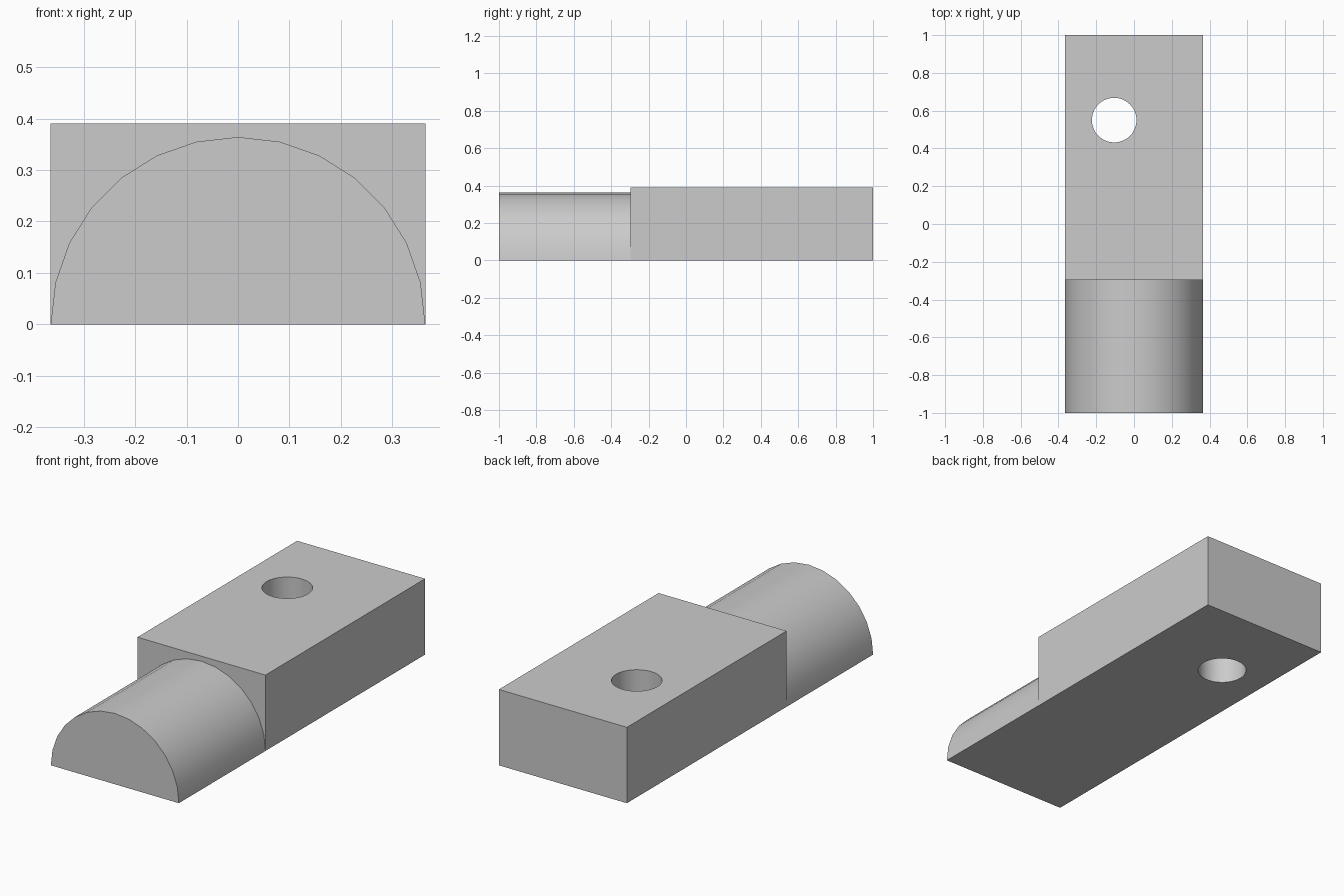
import bpy
import math
from mathutils import Vector

default = bpy.data.objects.get("Cube")
if default:
    bpy.data.objects.remove(default, do_unlink=True)

HALF_WIDTH = 0.364
HEIGHT = 0.39
STEP_Y = -0.297

grey = bpy.data.materials.new("plain_grey")
grey.use_nodes = True
colour = (0.6, 0.6, 0.6, 1)
grey.diffuse_color = colour
grey.node_tree.nodes["Principled BSDF"].inputs["Base Color"].default_value = colour


def prism(name, outline, direction):
    """Extrude a closed outline along a direction; outline normal faces away from it."""
    n = len(outline)
    start = [Vector(p) for p in outline]
    verts = start + [p + Vector(direction) for p in start]
    faces = [list(range(n)), list(range(2 * n - 1, n - 1, -1))]
    faces += [[(i + 1) % n, i, n + i, n + (i + 1) % n] for i in range(n)]
    mesh = bpy.data.meshes.new(name)
    mesh.from_pydata(verts, [], faces)
    mesh.materials.append(grey)
    obj = bpy.data.objects.new(name, mesh)
    bpy.context.collection.objects.link(obj)
    return obj


def activate(obj):
    bpy.ops.object.select_all(action="DESELECT")
    obj.select_set(True)
    bpy.context.view_layer.objects.active = obj


# Half-round front end
segments = 14
arc = [(HALF_WIDTH * math.cos(math.pi * i / segments), -1,
        HALF_WIDTH * math.sin(math.pi * i / segments)) for i in range(segments + 1)]
half_round = prism("half_round_end", arc, (0, 1 + STEP_Y, 0))

# Rectangular block
w = HALF_WIDTH
block = prism("block", [(-w, STEP_Y, 0), (w, STEP_Y, 0),
                        (w, STEP_Y, HEIGHT), (-w, STEP_Y, HEIGHT)], (0, 1 - STEP_Y, 0))

# Round through hole
bpy.ops.mesh.primitive_cylinder_add(vertices=48, radius=0.118, depth=1,
                                    location=(-0.105, 0.55, HEIGHT / 2))
cutter = bpy.context.object
cutter.name = "hole_cutter"
cutter.hide_render = True
cutter.data.materials.append(grey)
cut = block.modifiers.new("hole", "BOOLEAN")
cut.operation = "DIFFERENCE"
cut.solver = "EXACT"
cut.object = cutter
activate(block)
bpy.ops.object.modifier_apply(modifier=cut.name)
bpy.data.objects.remove(cutter, do_unlink=True)

# Smooth curved walls, crisp corners
for obj in (half_round, block):
    activate(obj)
    bpy.ops.object.shade_smooth_by_angle(angle=math.radians(30))
